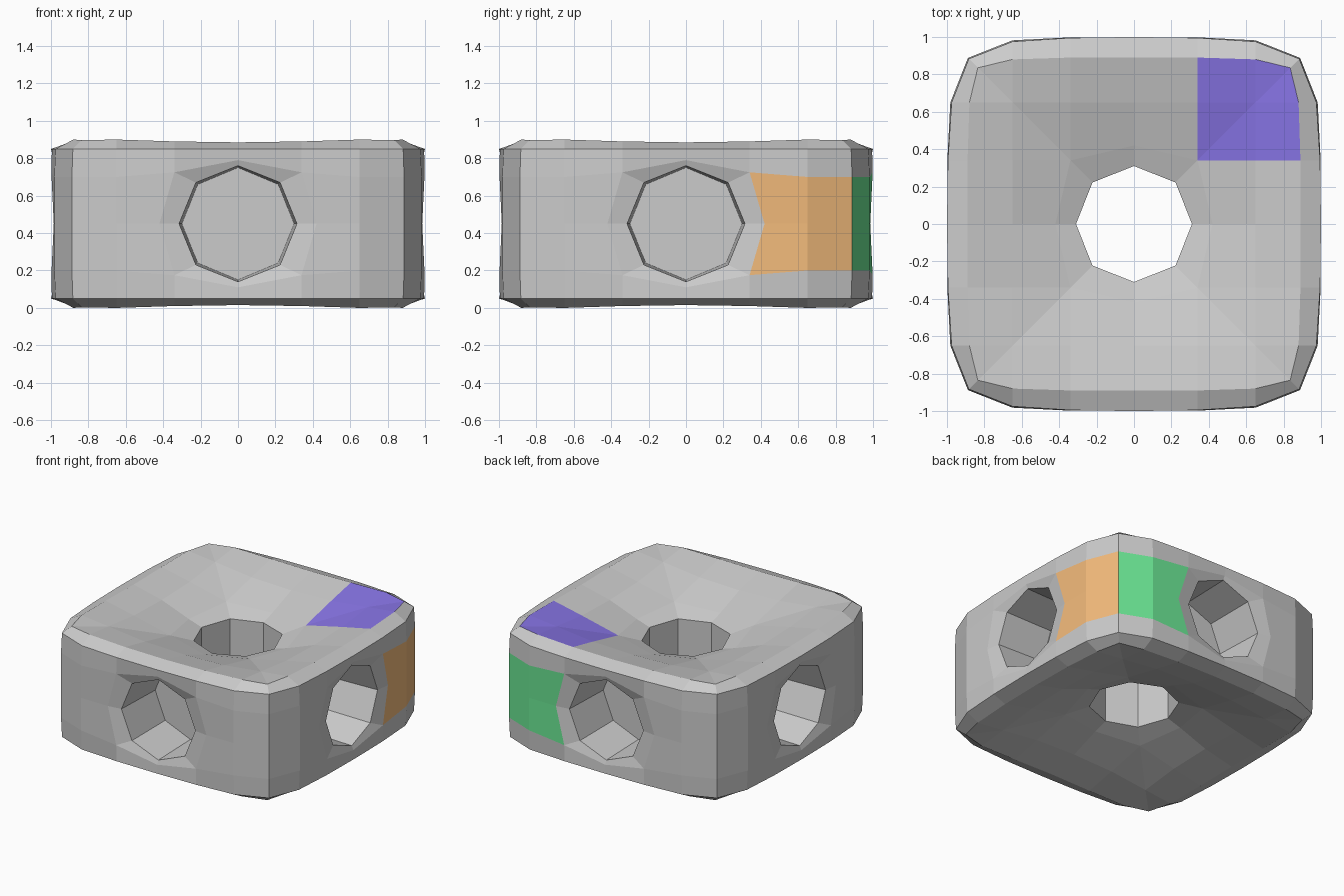
import bpy, bmesh

if "Cube" in bpy.data.objects:
    bpy.data.objects.remove(bpy.data.objects["Cube"])

MID = 0.45  # half height; the block is mirrored about this level

# Top points (x, y, height above mid level) for one half of a quadrant
T = {
    "rim_a": (.31, 0, .26), "rim_d": (.222, .222, .265),
    "col_a": (.42, 0, .295), "col_d": (.34, .34, .32),
    "m0": (.65, 0, .38), "m1": (.65, .34, .39), "m2": (.65, .65, .425),
    "e0": (.89, 0, .435), "e1": (.89, .34, .44), "e2": (.88, .65, .45), "e3": (.835, .835, .447),
}
top_grey = ["rim_a col_a col_d rim_d", "col_a m0 m1 col_d", "m0 e0 e1 m1"]
top_purple = ["col_d m1 m2", "m1 e1 e2 m2", "m2 e2 e3"]

# Side points (depth x, along y, height)
S = {
    "rim_a": (.97, .315, 0), "rim_d": (.97, .225, .22), "rim_t": (.97, 0, .31),
    "col_a": (.985, .42, 0), "col_d": (.998, .34, .275), "col_t": (.985, 0, .34),
    "m0": (.982, .65, 0), "m1": (.982, .65, .25), "m2": (.975, .65, .40),
    "c0": (.888, .888, 0), "c1": (.888, .888, .25), "c2": (.883, .883, .40),
    "t0": (1.0, 0, .40), "t1": (.995, .34, .40),
    "in_a": (.58, .30, 0), "in_d": (.58, .215, .21), "in_t": (.58, 0, .30), "in_c": (.58, 0, 0),
}
side_grey = [
    "rim_a col_a col_d rim_d", "rim_d col_d col_t rim_t", "col_t col_d t1 t0",
    "col_d m1 m2 t1", "m1 c1 c2 m2",
    "rim_a rim_d in_d in_a", "rim_d rim_t in_t in_d",
    "in_a in_d in_c", "in_d in_t in_c",
]
side_panel = ["col_a m0 m1 col_d", "m0 c0 c1 m1"]


def pick(table, rows):
    return [[table[n] for n in row.split()] for row in rows]


# Chamfer between top and sides, and the wall of the through hole
chamfer = [[T[a], S[c], S[d], T[b]] for a, b, c, d in
           [("e0", "e1", "t0", "t1"), ("e1", "e2", "t1", "m2"), ("e2", "e3", "m2", "c2")]]
bore = [[T["rim_a"], T["rim_d"], (.222, .222, 0), (.31, 0, 0)]]

groups = [("grey", pick(T, top_grey) + pick(S, side_grey) + chamfer + bore),
          ("top", pick(T, top_purple)), ("side", pick(S, side_panel))]

# Repeat the wedge over all mirrors and the diagonal swap
bm = bmesh.new()
verts = {}
done = set()


def vert(p):
    key = tuple(round(c, 4) + 0.0 for c in p)
    if key not in verts:
        verts[key] = bm.verts.new((key[0], key[1], key[2] + MID))
    return verts[key]


for sx in (1, -1):
    for sy in (1, -1):
        for sz in (1, -1):
            for swap in (False, True):
                for kind, faces in groups:
                    slot = 0
                    if sx > 0 and sy > 0:
                        if kind == "top" and sz > 0:
                            slot = 3
                        elif kind == "side":
                            slot = 2 if swap else 1
                    for f in faces:
                        pts = [(y, x, z) if swap else (x, y, z) for x, y, z in f]
                        vs = [vert((x * sx, y * sy, z * sz)) for x, y, z in pts]
                        key = frozenset(vs)
                        if key in done:
                            continue
                        done.add(key)
                        bm.faces.new(vs).material_index = slot

bmesh.ops.recalc_face_normals(bm, faces=bm.faces)
low = min(v.co.z for v in bm.verts)
bmesh.ops.translate(bm, verts=bm.verts, vec=(0, 0, -low))
mesh = bpy.data.meshes.new("drilled_block")
bm.to_mesh(mesh)
bm.free()

# Body colour and the three painted panels
for name, col in [("grey", (.8, .8, .8)), ("orange", (.9, .5, .2)),
                  ("green", (.15, .8, .3)), ("purple", (.25, .18, .8))]:
    mat = bpy.data.materials.new(name)
    mat.diffuse_color = (*col, 1)
    mat.use_nodes = True
    mat.node_tree.nodes["Principled BSDF"].inputs["Base Color"].default_value = mat.diffuse_color
    mesh.materials.append(mat)

block = bpy.data.objects.new("drilled_block", mesh)
bpy.context.collection.objects.link(block)
